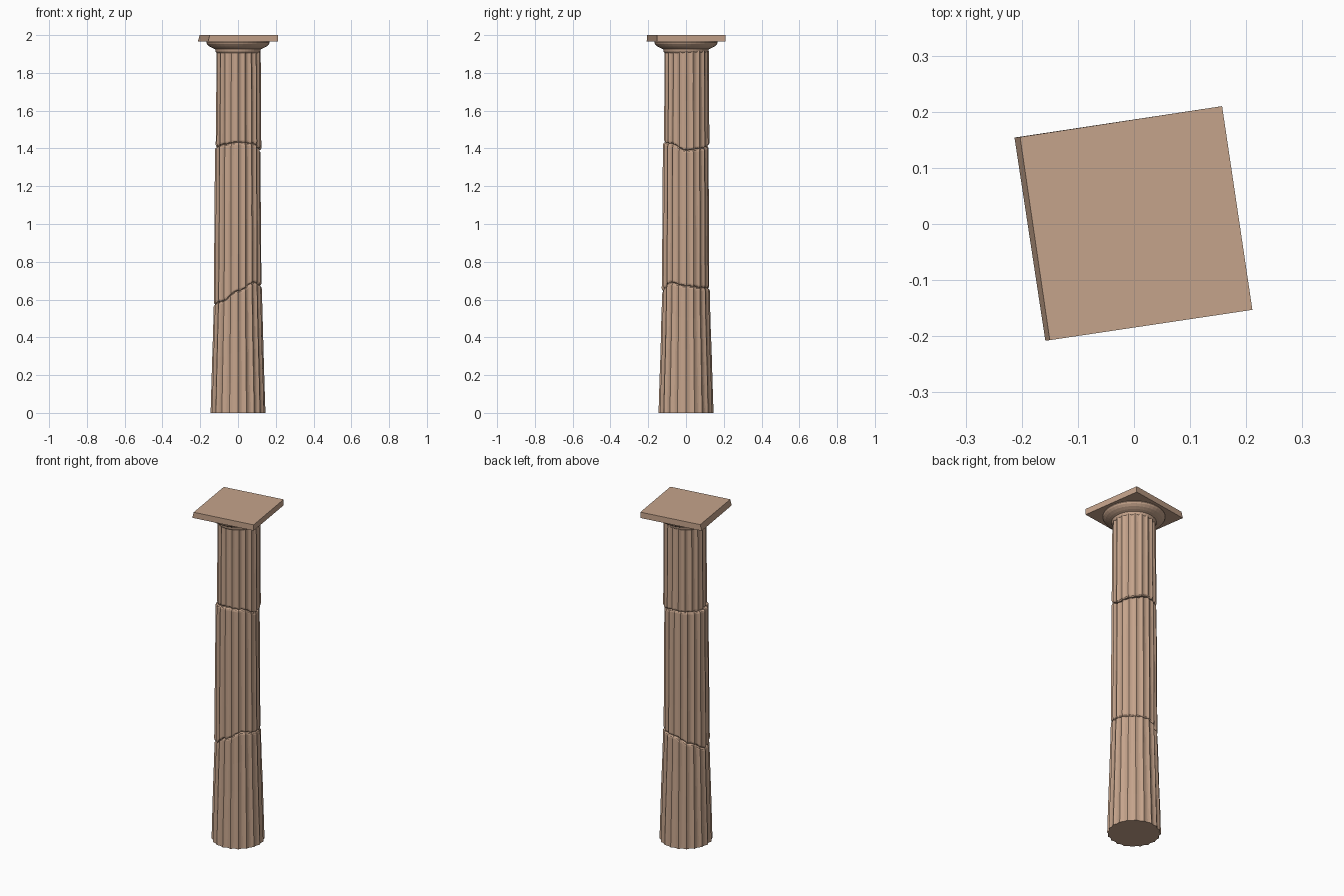
import bpy, bmesh, math, random
from mathutils import Vector

if "Cube" in bpy.data.objects:
    bpy.data.objects.remove(bpy.data.objects["Cube"])

random.seed(4)
stone = bpy.data.materials.new("stone")
stone.diffuse_color = (0.56, 0.37, 0.26, 1)
stone.use_nodes = True
stone.node_tree.nodes["Principled BSDF"].inputs["Base Color"].default_value = stone.diffuse_color

FLUTES, SUB = 20, 6
N = FLUTES * SUB


def finish(name, bm):
    bmesh.ops.recalc_face_normals(bm, faces=bm.faces)
    me = bpy.data.meshes.new(name)
    bm.to_mesh(me)
    bm.free()
    me.materials.append(stone)
    ob = bpy.data.objects.new(name, me)
    bpy.context.collection.objects.link(ob)
    return ob


def loft(name, rings):
    bm = bmesh.new()
    loops = [[bm.verts.new(p) for p in r] for r in rings]
    for a, b in zip(loops, loops[1:]):
        n = len(a)
        for i in range(n):
            j = (i + 1) % n
            bm.faces.new((a[i], a[j], b[j], b[i]))
    bm.faces.new(loops[0])
    bm.faces.new(loops[-1])
    return finish(name, bm)


def crack(heights):
    """Uneven break line, from heights at evenly spaced angles (from +x, counterclockwise)."""
    def z(a):
        t = (a / math.tau % 1) * len(heights)
        i = int(t) % len(heights)
        f = t - int(t)
        f = f * f * (3 - 2 * f)
        return heights[i] * (1 - f) + heights[(i + 1) % len(heights)] * f
    return z


def taper(z):
    return 0.146 - 0.019 * min(z / 0.62, 1) - 0.009 * max(0, (z - 0.62) / 1.3)


# Worn flutes: each has its own depth
depth = [random.uniform(0.007, 0.011) for _ in range(FLUTES)]


def drum(name, low, high, shift, turn, chip_low=True, chip_high=True):
    # (fraction of height, offset from the break, radius inset)
    rows = [(0, 0, 0.009), (0, 0.006, 0.002), (0, 0.014, 0)] if chip_low else [(0, 0, 0)]
    rows += [(k / 4, 0, 0) for k in (1, 2, 3)]
    rows += [(1, -0.014, 0), (1, -0.006, 0.002), (1, 0, 0.009)] if chip_high else [(1, 0, 0)]
    rings = []
    for f, dz, inset in rows:
        wear = [random.uniform(0, 0.002) for _ in range(FLUTES)]
        ring = []
        for i in range(N):
            a = math.tau * i / N
            k, u = i // SUB, (i % SUB) / SUB
            z = low(a) * (1 - f) + high(a) * f + dz
            r = taper(z) - inset - depth[k] * math.sin(math.pi * u) ** 0.8
            if u == 0:
                r -= wear[k]
            ring.append(Vector((r * math.cos(a + turn) + shift[0],
                                r * math.sin(a + turn) + shift[1], z)))
        rings.append(ring)
    return loft(name, rings)


# Three shaft drums meeting at slanted breaks
base = crack([0])
lower_break = crack([0.672, 0.662, 0.66, 0.62, 0.575, 0.59, 0.645, 0.69])
upper_break = crack([1.39, 1.40, 1.415, 1.41, 1.405, 1.42, 1.432, 1.425])
top = crack([1.915])
drum("lower_drum", base, lower_break, (0, 0), 0, chip_low=False)
drum("middle_drum", lower_break, upper_break, (-0.002, -0.002), 0.03)
drum("upper_drum", upper_break, top, (0.003, 0.004), -0.02, chip_high=False)

# Rounded capital
profile = [(0.112, 1.905), (0.118, 1.912), (0.121, 1.926), (0.137, 1.932),
           (0.153, 1.941), (0.164, 1.952), (0.168, 1.961), (0.166, 1.97)]
cap = loft("capital", [[Vector((r * math.cos(math.tau * i / 40), r * math.sin(math.tau * i / 40), z))
                        for i in range(40)] for r, z in profile])

# Turned square slab, its left side sloping outward below
upper = [(-0.203, 0.155), (-0.150, -0.207), (0.211, -0.153), (0.157, 0.21)]
under = [(-0.213, 0.154), (-0.158, -0.208), (0.211, -0.153), (0.157, 0.21)]
loft("top_slab", [[Vector((x, y, 1.965)) for x, y in under],
                  [Vector((x, y, 2.0)) for x, y in upper]])
